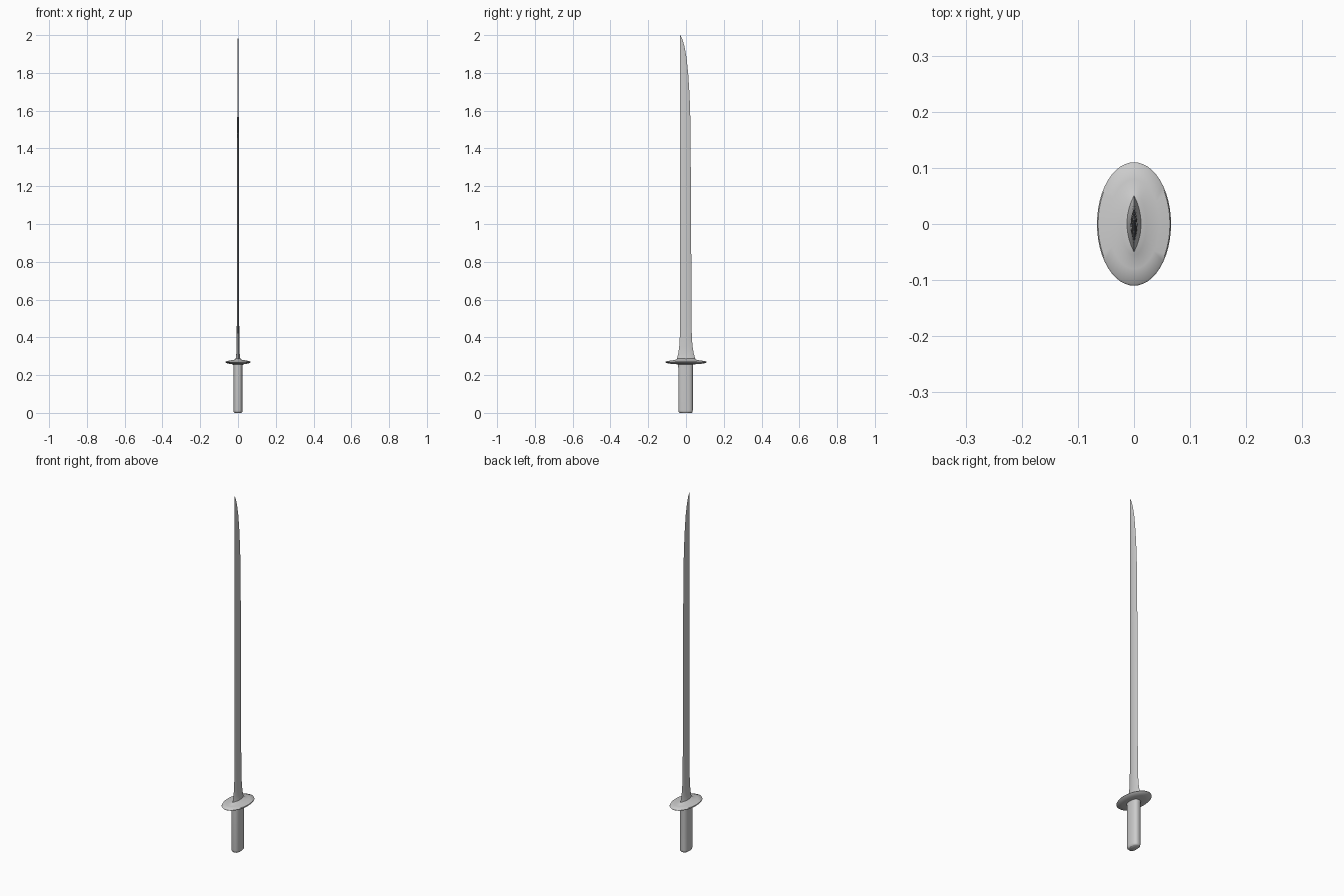
import bpy, bmesh, math


def lens(hx, y0, y1, z, n=10):
    # Pointed oval section, sharp at both y ends
    pts = []
    for i in range(2 * n):
        a = math.pi * i / n
        t = math.cos(a)
        side = 1 if i < n else -1
        x = 0 if i in (0, n) else side * hx * (1 - t * t) ** 0.9
        pts.append((x, (y0 + y1) / 2 + (y1 - y0) / 2 * t, z))
    return pts


def oval(hx, y0, y1, z, n=48, p=2.0):
    # Rounded section; p > 2 makes it boxier
    pts = []
    for i in range(n):
        a = 2 * math.pi * i / n
        s, c = math.sin(a), math.cos(a)
        pts.append((math.copysign(abs(s) ** (2 / p), s) * hx,
                    (y0 + y1) / 2 + math.copysign(abs(c) ** (2 / p), c) * (y1 - y0) / 2, z))
    return pts


def loft(name, rings, angle=35):
    bm = bmesh.new()
    loops = [[bm.verts.new(p) for p in r] for r in rings]
    n = len(loops[0])
    for a, b in zip(loops, loops[1:]):
        for i in range(n):
            j = (i + 1) % n
            bm.faces.new((a[i], a[j], b[j], b[i]))
    bm.faces.new(loops[0])
    bm.faces.new(loops[-1])
    bmesh.ops.recalc_face_normals(bm, faces=bm.faces)
    me = bpy.data.meshes.new(name)
    bm.to_mesh(me)
    bm.free()
    ob = bpy.data.objects.new(name, me)
    bpy.context.collection.objects.link(ob)
    bpy.ops.object.select_all(action='DESELECT')
    ob.select_set(True)
    bpy.context.view_layer.objects.active = ob
    bpy.ops.object.shade_smooth_by_angle(angle=math.radians(angle))
    return ob


# Blade: flared foot, straight body, curved tip (half thickness, back y, edge y, z)
blade = [(0.016, -0.055, 0.055, 0.272), (0.012, -0.047, 0.048, 0.29),
         (0.009, -0.041, 0.041, 0.315), (0.0075, -0.036, 0.035, 0.35),
         (0.007, -0.033, 0.031, 0.40), (0.0065, -0.032, 0.029, 0.48),
         (0.006, -0.032, 0.028, 0.80), (0.005, -0.032, 0.026, 1.20),
         (0.004, -0.032, 0.023, 1.56), (0.0035, -0.032, 0.019, 1.68),
         (0.003, -0.032, 0.012, 1.79), (0.0025, -0.032, 0.003, 1.88),
         (0.002, -0.032, -0.008, 1.94), (0.0015, -0.032, -0.018, 1.975),
         (0.0008, -0.032, -0.0305, 2.0)]
loft("blade", [lens(*s) for s in blade])

# Guard: thin oval disc, thicker towards the middle
guard = [(0.026, 0.042, 0.257), (0.045, 0.075, 0.259), (0.061, 0.104, 0.264),
         (0.066, 0.110, 0.269), (0.064, 0.107, 0.273), (0.045, 0.080, 0.277),
         (0.022, 0.055, 0.281), (0.012, 0.045, 0.287)]
loft("guard", [oval(x, -y, y, z) for x, y, z in guard], 50)

# Grip: boxy oval with a rounded butt
grip = [(0.019, -0.034, 0.030, 0.0), (0.023, -0.039, 0.035, 0.005),
        (0.024, -0.041, 0.036, 0.014), (0.024, -0.041, 0.036, 0.24),
        (0.026, -0.043, 0.039, 0.262)]
loft("grip", [oval(*s, p=2.5) for s in grip], 50)
